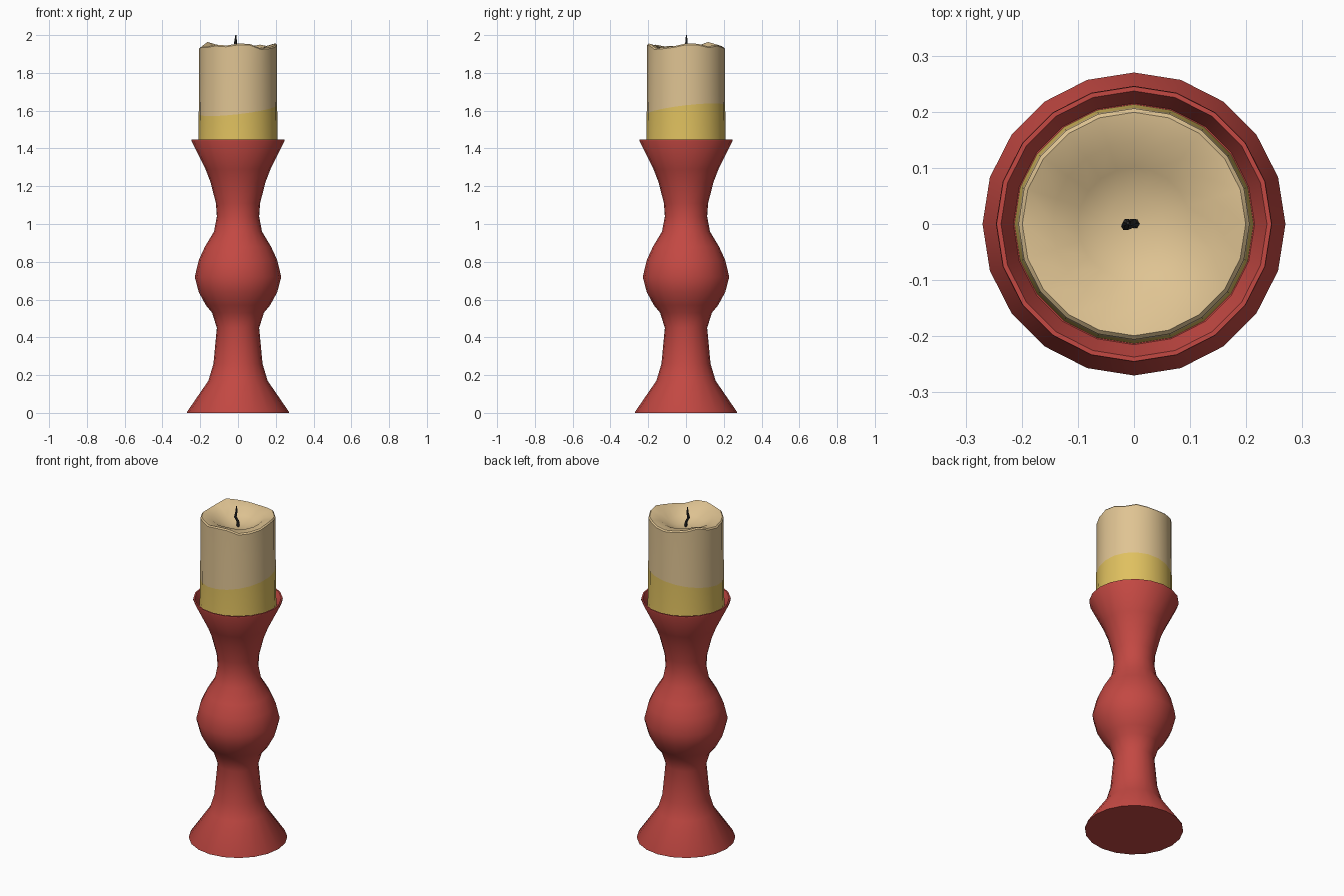
import bpy, bmesh, math
from mathutils import Vector

if "Cube" in bpy.data.objects:
    bpy.data.objects.remove(bpy.data.objects["Cube"])

SIDES = 20


def material(name, rgb):
    m = bpy.data.materials.new(name)
    m.diffuse_color = (*rgb, 1.0)
    m.use_nodes = True
    m.node_tree.nodes["Principled BSDF"].inputs["Base Color"].default_value = m.diffuse_color
    return m


red = material("red_paint", (0.546, 0.065, 0.055))
cream = material("cream_wax", (0.74, 0.55, 0.29))
yellow = material("yellow_wax", (0.74, 0.53, 0.115))
black = material("charred_wick", (0.026, 0.026, 0.026))


def rings_mesh(bm, rings):
    """Skin a stack of vertex rings and cap both ends."""
    loops = [[bm.verts.new(p) for p in ring] for ring in rings]
    for a, b in zip(loops, loops[1:]):
        n = len(a)
        for i in range(n):
            j = (i + 1) % n
            bm.faces.new((a[i], a[j], b[j], b[i]))
    bm.faces.new(list(reversed(loops[0])))
    bm.faces.new(loops[-1])


def circle(r, z, n=SIDES, cx=0.0, cy=0.0, wave=0.0):
    pts = []
    for i in range(n):
        t = 2 * math.pi * i / n
        dz = wave * (0.5 * math.sin(3 * t + 0.6) + 0.35 * math.sin(5 * t + 2.0)
                     + 0.25 * math.sin(8 * t))
        pts.append(Vector((cx + r * math.cos(t), cy + r * math.sin(t), z + dz)))
    return pts


def finish(bm, name, mats, angle=40):
    me = bpy.data.meshes.new(name)
    bm.to_mesh(me)
    bm.free()
    ob = bpy.data.objects.new(name, me)
    bpy.context.collection.objects.link(ob)
    for m in mats:
        me.materials.append(m)
    bpy.ops.object.select_all(action='DESELECT')
    ob.select_set(True)
    bpy.context.view_layer.objects.active = ob
    bpy.ops.object.shade_smooth_by_angle(angle=math.radians(angle))
    return ob


# Turned holder: foot, waist, ball, neck and hollow cup
profile = [(0.27, 0), (0.27, 0.005), (0.157, 0.17), (0.13, 0.26), (0.112, 0.45),
           (0.137, 0.53), (0.17, 0.57), (0.208, 0.64), (0.229, 0.72),
           (0.207, 0.81), (0.175, 0.88), (0.127, 0.96), (0.112, 1.04),
           (0.117, 1.11), (0.145, 1.22), (0.172, 1.29), (0.246, 1.44),
           (0.245, 1.448), (0.237, 1.448), (0.215, 1.395)]
bm = bmesh.new()
rings_mesh(bm, [circle(r, z) for r, z in profile])
finish(bm, "candle_holder", [red])

# Candle with wavy rim and melted bowl
bm = bmesh.new()
rings_mesh(bm, [circle(0.213, 1.396), circle(0.209, 1.46), circle(0.206, 1.80),
                circle(0.206, 1.938, wave=0.018), circle(0.199, 1.945, wave=0.018),
                circle(0.145, 1.934, wave=0.006), circle(0.10, 1.903),
                circle(0.05, 1.886), circle(0.01, 1.882)])
# Slanted yellow band around the candle's lower part
origin = Vector((0, 0, 1.605))
normal = Vector((-0.115, -0.115, 1)).normalized()
bmesh.ops.bisect_plane(bm, geom=bm.verts[:] + bm.edges[:] + bm.faces[:],
                       plane_co=origin, plane_no=normal, dist=1e-5)
for f in bm.faces:
    below = (f.calc_center_median() - origin).dot(normal) < 0
    f.material_index = 1 if below else 0
finish(bm, "candle", [cream, yellow])

# Bent wick
path = [(0.002, 0, 1.875, 0.009), (-0.002, 0.002, 1.91, 0.008),
        (-0.015, -0.004, 1.938, 0.008), (-0.013, 0.003, 1.965, 0.007),
        (-0.011, 0.002, 2.0, 0.003)]
bm = bmesh.new()
rings_mesh(bm, [circle(r, z, 6, x, y) for x, y, z, r in path])
finish(bm, "wick", [black])
